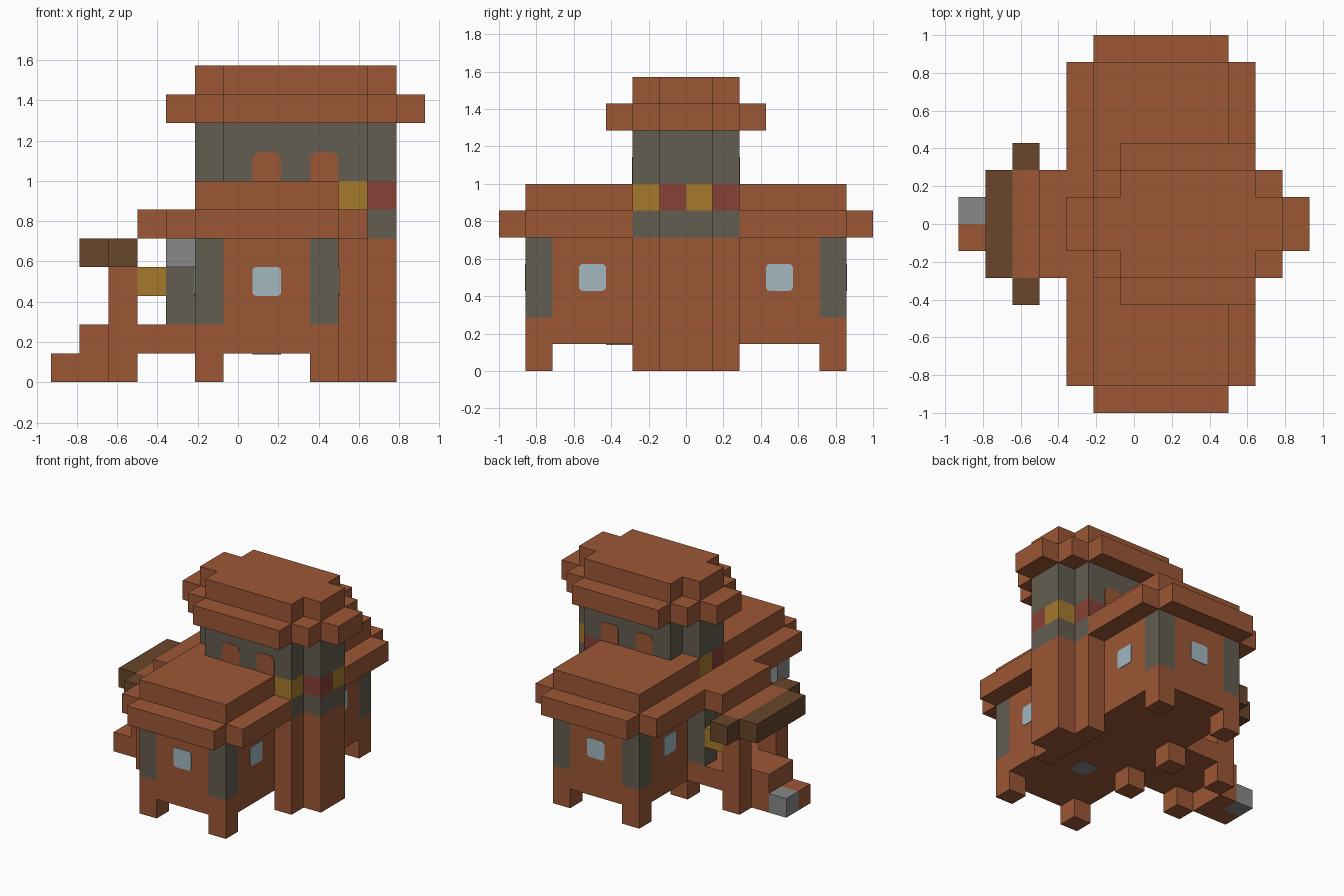
import bpy, bmesh
from mathutils import Matrix, Vector

if "Cube" in bpy.data.objects:
    bpy.data.objects.remove(bpy.data.objects["Cube"], do_unlink=True)

U = 1 / 7            # block size
X0 = -6.5            # x block 0 starts here


def material(name, rgb):
    m = bpy.data.materials.new(name)
    m.use_nodes = True
    m.diffuse_color = (*rgb, 1)
    m.node_tree.nodes["Principled BSDF"].inputs["Base Color"].default_value = (*rgb, 1)
    return m


CLAY = material("terracotta", (0.33, 0.095, 0.036))
STONE = material("dark stone", (0.125, 0.109, 0.082))
GREY = material("light grey", (0.25, 0.25, 0.25))
GOLD = material("gold", (0.376, 0.195, 0.025))
RED = material("brick red", (0.24, 0.053, 0.036))
WOOD = material("brown wood", (0.138, 0.061, 0.024))
GLASS = material("pale glass", (0.36, 0.48, 0.53))


def add(name, mat, bm):
    bmesh.ops.recalc_face_normals(bm, faces=bm.faces)
    me = bpy.data.meshes.new(name)
    bm.to_mesh(me)
    bm.free()
    me.materials.append(mat)
    bpy.context.collection.objects.link(bpy.data.objects.new(name, me))


def blocks(name, mat, *boxes, mirror=False):
    """Boxes in block units as (x0, x1, y0, y1, z0, z1); mirror copies them across y."""
    bm = bmesh.new()
    for x0, x1, y0, y1, z0, z1 in boxes:
        for s in (1, -1) if mirror else (1,):
            mid = Vector(((x0 + x1) / 2 + X0, s * (y0 + y1) / 2, (z0 + z1) / 2)) * U
            size = Vector((x1 - x0, y1 - y0, z1 - z0)) * U
            bmesh.ops.create_cube(bm, size=1, matrix=Matrix.Translation(mid) @ Matrix.Diagonal((*size, 1)))
    add(name, mat, bm)


def plus(x0, x1, half, steps, z0, z1):
    """Stepped-corner footprint: each step is one shorter in x and one wider in y."""
    return [(x0 + i, x1 - i, -half - i, half + i, z0, z1) for i in range(steps)]


def plate(name, mat, centre, normal, low_cut=0.12, top_cut=0.12):
    """Thin one-block panel with clipped corners, facing along normal."""
    n = Vector(normal)
    up = Vector((0, 0, 1)) if n.z == 0 else Vector((0, 1, 0))
    side = up.cross(n)
    c = Vector((centre[0] + X0, centre[1], centre[2])) * U
    h, outline = 0.5, []
    for sx, sy, cut in ((-1, -1, low_cut), (1, -1, low_cut), (1, 1, top_cut), (-1, 1, top_cut)):
        if cut == 0:
            outline.append((sx * h, sy * h))
            continue
        pair = [(sx * h, sy * (h - cut)), (sx * (h - cut * 0.3), sy * (h - cut * 0.3)),
                (sx * (h - cut), sy * h)]
        outline += pair if sx * sy > 0 else pair[::-1]
    bm = bmesh.new()
    face = bm.faces.new([bm.verts.new(c + (side * a + up * b) * U) for a, b in outline])
    ext = bmesh.ops.extrude_face_region(bm, geom=[face])
    bmesh.ops.translate(bm, vec=n * 0.004,
                        verts=[v for v in ext["geom"] if isinstance(v, bmesh.types.BMVert)])
    add(name, mat, bm)


# Hall: floor, walls, legs and stone corner pillars
blocks("hall_floor", CLAY, (5, 10, -6, 6, 1, 2))
blocks("hall_walls", CLAY, (6, 9, -6, 6, 2, 5), (5, 10, -5, 5, 2, 5))
blocks("hall_legs", CLAY, (5, 6, 5, 6, 0, 1), (9, 10, 5, 6, 0, 1), (5, 6, 1, 2, 0, 1), mirror=True)
blocks("corner_pillars", STONE, (5, 6, 5, 6, 2, 5), (9, 10, 5, 6, 2, 5), mirror=True)
plate("floor_tile", GREY, (7.5, -2.5, 1), (0, 0, -1), 0, 0)

# Hall windows
for s in (1, -1):
    plate("end_window", GLASS, (7.5, 6 * s, 3.5), (0, s, 0))
    plate("east_window", GLASS, (10, 3.5 * s, 3.5), (1, 0, 0))
    plate("west_window", GLASS, (5, 3.5 * s, 3.5), (-1, 0, 0))

# Hall roof: wide eaves and upper tier
blocks("roof_eaves", CLAY, (4, 10, 0, 6, 5, 6), (10, 11, 2, 6, 5, 6),
       (5, 10, 6, 7, 5, 6), (3, 4, 0, 2, 5, 6), mirror=True)
blocks("roof_upper", CLAY, (6, 10, 0, 6, 6, 7), (5, 6, 1, 6, 6, 7), mirror=True)

# Tower: lower shaft, stone band, coloured band, upper shaft
blocks("tower_base", CLAY, (10, 11, -2, 2, 0, 5), (11, 12, -1, 1, 0, 5))
blocks("tower_band", STONE, (10, 11, -2, 2, 5, 6), (11, 12, -1, 1, 5, 6))
blocks("gold_blocks", GOLD, (10, 11, -2, -1, 6, 7), (11, 12, 0, 1, 6, 7), (5, 6, 0, 1, 6, 7))
blocks("red_blocks", RED, (10, 11, 1, 2, 6, 7), (11, 12, -1, 0, 6, 7), (5, 6, -1, 0, 6, 7))
blocks("tower_top", STONE, *plus(5, 12, 1, 2, 7, 9))
for s in (1, -1):
    for x in (7.5, 9.5):
        plate("tower_arch", CLAY, (x, 2 * s, 7.5), (0, s, 0), 0, 0.25)

# Tower roof
blocks("tower_eaves", CLAY, *plus(4, 13, 1, 3, 9, 10))
blocks("tower_cap", CLAY, *plus(5, 12, 1, 2, 10, 11))

# Porch: floor, steps, posts, roof
blocks("porch_floor", CLAY, (2, 5, -2, 2, 1, 2))
blocks("porch_step", CLAY, (1, 2, -1, 1, 0, 2), (0, 1, -1, 0, 0, 1))
blocks("grey_step", GREY, (0, 1, 0, 1, 0, 1))
blocks("porch_legs", CLAY, (2, 3, 1, 2, 0, 1), mirror=True)
blocks("porch_posts", CLAY, (2, 3, 1, 2, 2, 4), mirror=True)
blocks("porch_roof", CLAY, (2, 3, -2, 2, 4, 5))
blocks("porch_eaves", WOOD, (1, 2, 0, 2, 4, 5), (2, 3, 2, 3, 4, 5), mirror=True)

# Doorway jambs, lanterns and grey block under the eaves
blocks("door_jambs", STONE, (4, 5, 1, 2, 2, 5), mirror=True)
blocks("lanterns", GOLD, (3, 4, 1, 2, 3, 4), mirror=True)
blocks("eaves_block", GREY, (4, 5, -5, -4, 4, 5))
